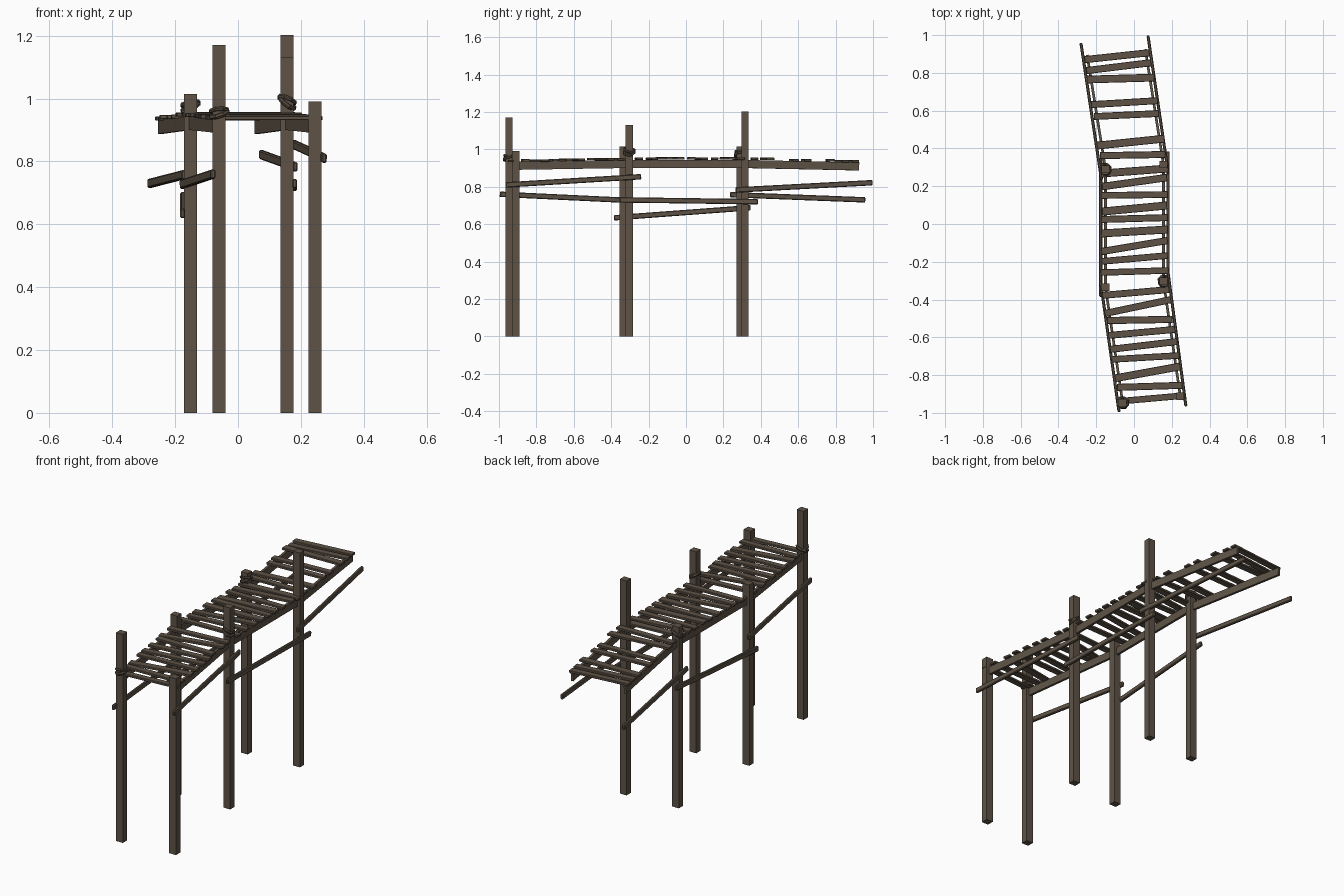
import bpy, bmesh, math, random
from mathutils import Vector, Matrix

if "Cube" in bpy.data.objects:
    bpy.data.objects.remove(bpy.data.objects["Cube"])

random.seed(4)


def material(name, rgb):
    m = bpy.data.materials.new(name)
    m.diffuse_color = (*rgb, 1)
    m.use_nodes = True
    m.node_tree.nodes["Principled BSDF"].inputs["Base Color"].default_value = m.diffuse_color
    return m


WOOD = material("weathered wood", (0.112, 0.086, 0.062))
ROPE = material("dark rope", (0.09, 0.071, 0.052))


def finish(bm, name, mat):
    me = bpy.data.meshes.new(name)
    bmesh.ops.recalc_face_normals(bm, faces=bm.faces)
    bm.to_mesh(me)
    bm.free()
    me.materials.append(mat)
    ob = bpy.data.objects.new(name, me)
    bpy.context.collection.objects.link(ob)
    return ob


def beam(name, a, b, width, height, chamfer=0.0):
    """Box running from a to b, height measured towards z."""
    a, b = Vector(a), Vector(b)
    d = (b - a).normalized()
    ref = Vector((0, 1, 0)) if abs(d.z) > 0.9 else Vector((0, 0, 1))
    side = d.cross(ref).normalized()
    up = side.cross(d)
    rot = Matrix((side, d, up)).transposed().to_4x4()
    bm = bmesh.new()
    bmesh.ops.create_cube(bm, size=1)
    bmesh.ops.scale(bm, vec=(width, (b - a).length, height), verts=bm.verts)
    if chamfer:
        bmesh.ops.bevel(bm, geom=bm.edges[:], offset=chamfer, segments=1, affect='EDGES')
    bmesh.ops.transform(bm, matrix=Matrix.Translation((a + b) / 2) @ rot, verts=bm.verts)
    return finish(bm, name, WOOD)


# posts: x, y, top
posts = {
    "front_left": (-0.06, -0.946, 1.17), "front_right": (0.245, -0.911, 0.99),
    "middle_left": (-0.151, -0.335, 1.015), "middle_right": (0.156, -0.303, 1.13),
    "back_left": (-0.151, 0.29, 1.015), "back_right": (0.156, 0.315, 1.203),
}
for n, (x, y, top) in posts.items():
    beam(n + "_post", (x, y, 0), (x, y, top), 0.042, 0.039)

# stringers under the deck, joining the post lines
for side, end in (("left", (-0.248, 0.895)), ("right", (0.06, 0.925))):
    line = [posts[k + side][:2] for k in ("front_", "middle_", "back_")] + [end]
    zs = [0.912, 0.922, 0.922, 0.909]
    for i in range(3):
        beam(f"{side}_stringer_{i + 1}", (*line[i], zs[i]), (*line[i + 1], zs[i + 1]), 0.014, 0.043)

# sloping brace poles outside the posts
braces = {
    "front_left": ((-0.079, -0.995, 0.76), (-0.178, -0.3, 0.727)),
    "front_right": ((0.275, -0.965, 0.81), (0.178, -0.24, 0.854)),
    "middle_left": ((-0.176, -0.385, 0.634), (-0.176, 0.345, 0.688)),
    "middle_right": ((0.18, -0.355, 0.73), (0.18, 0.385, 0.72)),
    "back_left": ((-0.172, 0.235, 0.758), (-0.281, 0.958, 0.73)),
    "back_right": ((0.182, 0.265, 0.783), (0.074, 0.997, 0.822)),
}
for n, (a, b) in braces.items():
    beam(n + "_brace", a, b, 0.016, 0.029, 0.004)


# deck planks: y at the left and right ends
def centre_x(y):
    if y < -0.318:
        return 0.003 - (y + 0.318) * 0.148
    if y > 0.302:
        return 0.003 - (y - 0.302) * 0.158
    return 0.003


def deck_z(y):
    if y < -0.318:
        return 0.95 + (y + 0.318) * 0.018
    if y > 0.302:
        return 0.95 - (y - 0.302) * 0.022
    return 0.95


planks = [
    (.87, .907), (.812, .854), (.765, .775), (.632, .653), (.569, .585),
    (.415, .452), (.362, .368), (.267, .294), (.198, .246), (.151, .156),
    (.066, .098), (.024, .034), (-.05, -.029), (-.146, -.087), (-.198, -.167),
    (-.257, -.246), (-.378, -.347), (-.474, -.4), (-.511, -.505), (-.59, -.558),
    (-.664, -.622), (-.717, -.696), (-.817, -.754), (-.865, -.854), (-.939, -.908),
]
for i, (yl, yr) in enumerate(planks):
    y = (yl + yr) / 2
    x, z = centre_x(y), deck_z(y) + random.uniform(-0.002, 0.002)
    h = 0.176 + random.uniform(-0.005, 0.005)
    beam(f"plank_{i + 1}", (x - h, yl, z), (x + h, yr, z), random.uniform(0.034, 0.043), 0.013, 0.002)


# rope lashings: crossed, tilted low-poly rings round three posts
def ring(name, centre, tilt_x, tilt_y, radius, thick):
    bm = bmesh.new()
    n, k = 8, 6
    rows = []
    for i in range(n):
        a = math.tau * (i + 0.5) / n
        rows.append([bm.verts.new(((radius + thick * math.cos(t)) * math.cos(a),
                                   (radius + thick * math.cos(t)) * math.sin(a),
                                   thick * math.sin(t)))
                     for t in (math.tau * j / k for j in range(k))])
    for i in range(n):
        for j in range(k):
            r, s = rows[i], rows[(i + 1) % n]
            bm.faces.new((r[j], s[j], s[(j + 1) % k], r[(j + 1) % k]))
    m = (Matrix.Translation(centre) @ Matrix.Rotation(math.radians(tilt_y), 4, 'Y')
         @ Matrix.Rotation(math.radians(tilt_x), 4, 'X'))
    bmesh.ops.transform(bm, matrix=m, verts=bm.verts)
    finish(bm, name, ROPE)


for n, z, tilt in (("front_left", 0.955, -18), ("middle_right", 0.99, 38), ("back_left", 0.977, -28)):
    x, y, _ = posts[n]
    ring(n + "_lashing_lower", (x, y, z - 0.004), 12, tilt, 0.029, 0.008)
    ring(n + "_lashing_upper", (x, y, z + 0.006), -14, tilt * 0.5 + 4, 0.028, 0.007)
